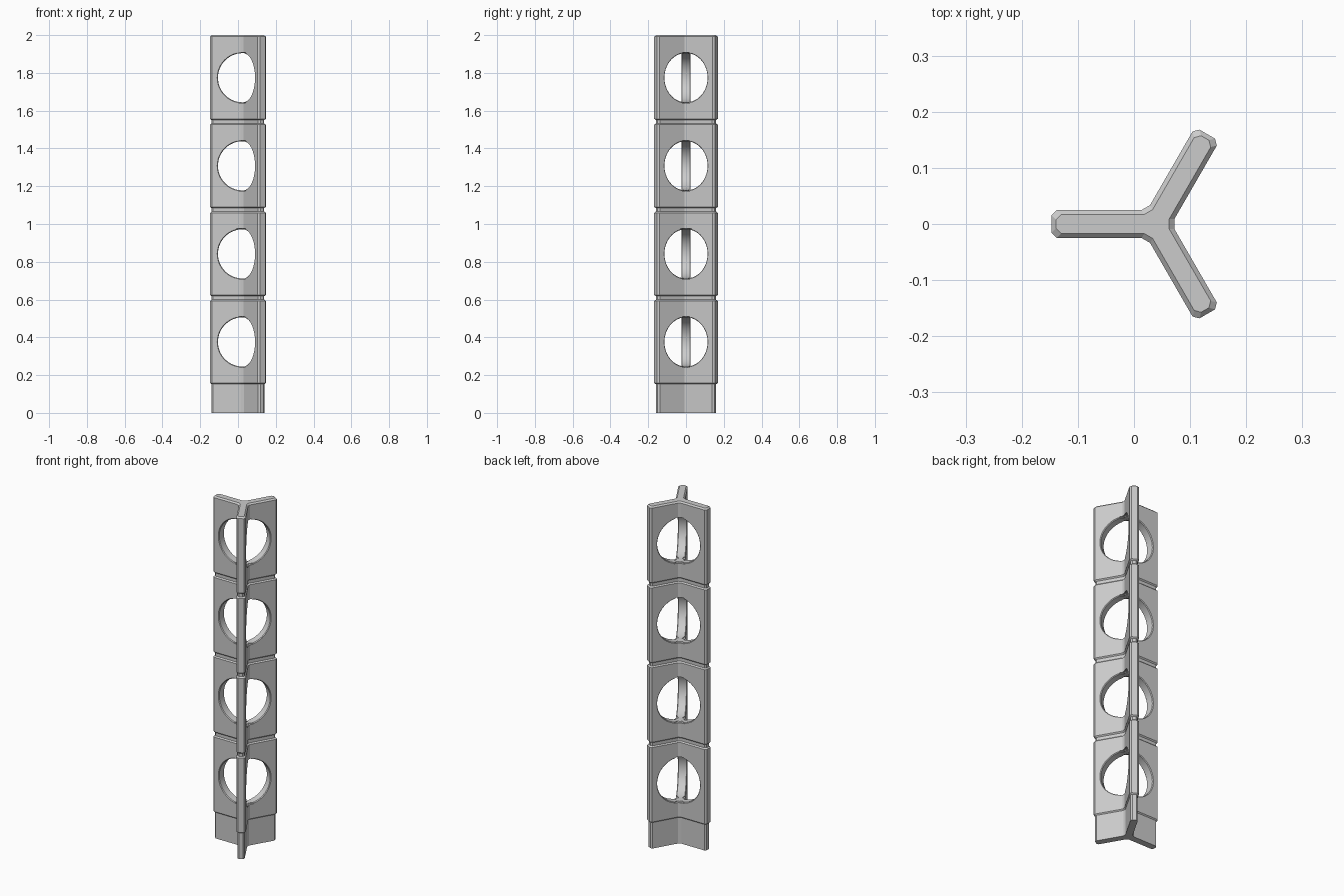
import bpy, bmesh, math
from mathutils import Vector

if "Cube" in bpy.data.objects:
    bpy.data.objects.remove(bpy.data.objects["Cube"])

CX = 0.038            # centre line of the three arms
L, W, C, K = 0.185, 0.025, 0.009, 0.010   # arm length, half thickness, tip chamfer, inner chamfer
ARMS = [math.radians(a) for a in (60, 180, 300)]
BLOCK_H, PITCH, Z0 = 0.451, 0.4663, 0.150


def arm_point(a, r, t, z):
    return Vector((CX + r * math.cos(a) - t * math.sin(a),
                   r * math.sin(a) + t * math.cos(a), z))


def y_section(z, inset=0.0):
    """Three-armed outline with chamfered corners."""
    l, w = L - inset, W - inset
    root = w / math.tan(math.radians(60)) + K
    side = [(root, -w), (l - C, -w), (l, C - w), (l, w - C), (l - C, w), (root, w)]
    return [arm_point(a, r, t, z) for a in ARMS for r, t in side]


def loft(name, rings):
    bm = bmesh.new()
    vs = [[bm.verts.new(p) for p in ring] for ring in rings]
    n = len(vs[0])
    for lo, hi in zip(vs, vs[1:]):
        for i in range(n):
            j = (i + 1) % n
            bm.faces.new((lo[i], lo[j], hi[j], hi[i]))
    bm.faces.new(vs[0][::-1])
    bm.faces.new(vs[-1])
    bmesh.ops.recalc_face_normals(bm, faces=bm.faces[:])
    me = bpy.data.meshes.new(name)
    bm.to_mesh(me)
    bm.free()
    ob = bpy.data.objects.new(name, me)
    bpy.context.collection.objects.link(ob)
    return ob


def hole_cutter(a):
    """Rounded opening through one arm, reaching the centre line, with eased rims."""
    e, zc, rad, n = 0.004, BLOCK_H / 2, 0.130, 40
    rings = []
    for t, grow in ((-0.08, e), (-W, e), (e - W, 0), (W - e, 0), (W, e), (0.08, e)):
        ring = []
        for i in range(n + 1):
            th = math.radians(-97 + 194 * i / n)
            ring.append(arm_point(a, 0.014 + (rad + grow) * math.cos(th), t,
                                  zc + (rad + grow) * math.sin(th)))
        rings.append(ring)
    return loft("hole_cutter", rings)


# Perforated block with bevelled top and bottom edges
B = 0.008
block = loft("block_1", [y_section(0, B), y_section(B), y_section(BLOCK_H - B),
                         y_section(BLOCK_H, B)])
cutters = [hole_cutter(a) for a in ARMS]
for cut in cutters:
    cut.hide_render = True
    mod = block.modifiers.new("hole", 'BOOLEAN')
    mod.operation = 'DIFFERENCE'
    mod.solver = 'EXACT'
    mod.object = cut
bpy.context.view_layer.update()
mesh = bpy.data.meshes.new_from_object(
    block.evaluated_get(bpy.context.evaluated_depsgraph_get()))
block.modifiers.clear()
block.data = mesh
for cut in cutters:
    bpy.data.objects.remove(cut)

# Smooth hole walls, crisp edges
bpy.ops.object.select_all(action='DESELECT')
block.select_set(True)
bpy.context.view_layer.objects.active = block
bpy.ops.object.shade_smooth_by_angle(angle=math.radians(20))

# Stack of four blocks
block.location.z = Z0
for i in range(1, 4):
    ob = block.copy()
    ob.name = f"block_{i + 1}"
    ob.location.z = Z0 + i * PITCH
    bpy.context.collection.objects.link(ob)

# Recessed foot and the recessed joints between blocks
loft("foot", [y_section(0, 0.006), y_section(Z0 + 0.003, 0.006)])
for i in range(1, 4):
    z = Z0 + i * PITCH
    loft(f"joint_{i}", [y_section(z - PITCH + BLOCK_H - 0.003, 0.0065),
                        y_section(z + 0.003, 0.0065)])
